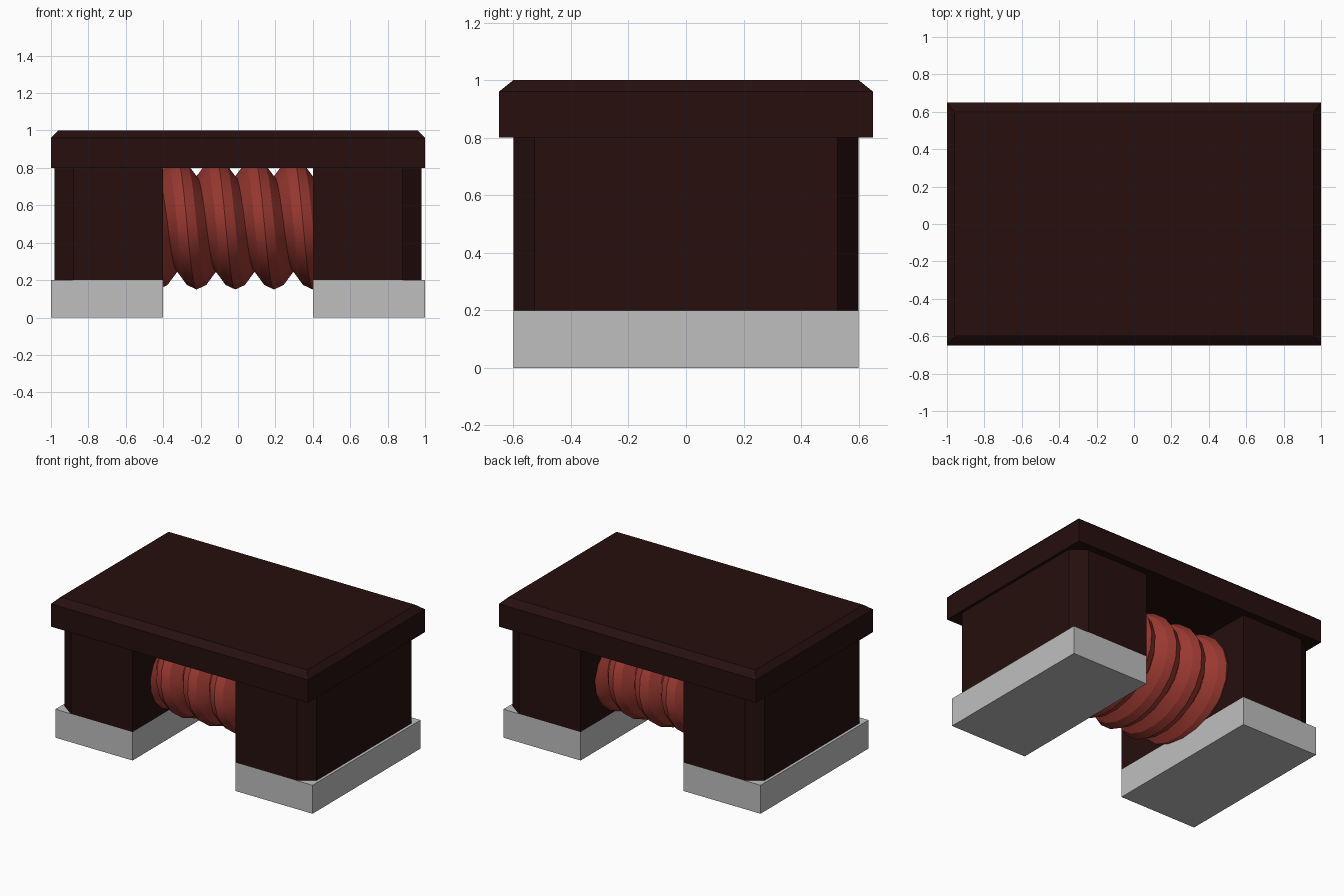
import bpy, bmesh, math

cube = bpy.data.objects.get("Cube")
if cube:
    bpy.data.objects.remove(cube, do_unlink=True)


def material(name, rgb):
    m = bpy.data.materials.new(name)
    m.use_nodes = True
    col = (*rgb, 1.0)
    m.diffuse_color = col
    bsdf = next(n for n in m.node_tree.nodes if n.type == 'BSDF_PRINCIPLED')
    bsdf.inputs["Base Color"].default_value = col
    return m


DARK = material("dark brown ferrite", (0.019, 0.0048, 0.0043))
METAL = material("grey metal", (0.52, 0.52, 0.52))
COPPER = material("red copper", (0.32, 0.04, 0.03))


def add_mesh(name, verts, faces, mat):
    bm = bmesh.new()
    vs = [bm.verts.new(v) for v in verts]
    for f in faces:
        bm.faces.new([vs[i] for i in f])
    bmesh.ops.recalc_face_normals(bm, faces=bm.faces)
    me = bpy.data.meshes.new(name)
    bm.to_mesh(me)
    bm.free()
    me.materials.append(mat)
    ob = bpy.data.objects.new(name, me)
    bpy.context.collection.objects.link(ob)
    return ob


def stack(name, rings, mat):
    """Solid through equal-length outlines, each given as (z, [(x, y), ...])."""
    n = len(rings[0][1])
    verts = [(x, y, z) for z, ring in rings for x, y in ring]
    faces = [tuple(range(n)), tuple(range(len(verts) - n, len(verts)))]
    for r in range(len(rings) - 1):
        for i in range(n):
            j = (i + 1) % n
            faces.append((r * n + i, r * n + j, (r + 1) * n + j, (r + 1) * n + i))
    return add_mesh(name, verts, faces, mat)


def rect(x0, x1, y):
    return [(x0, -y), (x1, -y), (x1, y), (x0, y)]


# Lid with a chamfered top edge
stack("lid", [(0.8, rect(-1, 1, 0.65)), (0.96, rect(-1, 1, 0.65)),
              (1.0, rect(-0.96, 0.96, 0.6))], DARK)

# Legs with chamfered outer corners, standing on metal feet
for side, s in (("left", 1), ("right", -1)):
    outline = [(s * x, y) for x, y in
               ((0.4, -0.6), (0.88, -0.6), (0.98, -0.527),
                (0.98, 0.527), (0.88, 0.6), (0.4, 0.6))]
    stack(side + "_leg", [(0.2, outline), (0.8, outline)], DARK)
    foot = rect(*sorted((s * 0.4, s * 1.0)), 0.6)
    stack(side + "_foot", [(0.0, foot), (0.2, foot)], METAL)

# Wound coil: a screw surface with rounded ridges, ends buried in the legs
PITCH, TURNS, SEG = 0.207, 6, 20
RY, RZ, CZ = 0.465, 0.35, 0.5
PROFILE = [(0.0, 0.095), (0.25, 0.024), (0.5, 0.0), (0.75, 0.024)]  # (pitch share, depth)
P = len(PROFILE)
START = -0.118 - 2 * PITCH
verts, faces = [], []
for k in range(P * TURNS):
    share, depth = PROFILE[k % P]
    for i in range(SEG):
        a = 2 * math.pi * i / SEG
        x = START + PITCH * (k // P + share - i / SEG)
        verts.append((x, -(RY - depth) * math.sin(a), CZ - (RZ - depth) * math.cos(a)))
for k in range(P * TURNS - 1):
    for i in range(SEG):
        if i < SEG - 1:
            k2, i2 = k, i + 1
        else:
            k2, i2 = k - P, 0      # one lap shifts the thread by one pitch
        if k2 >= 0:
            faces.append((k * SEG + i, (k + 1) * SEG + i,
                          (k2 + 1) * SEG + i2, k2 * SEG + i2))
coil = add_mesh("coil", verts, faces, COPPER)

# Make the coil normals face outward
me = coil.data
if sum(p.normal.y * p.center.y + p.normal.z * (p.center.z - CZ) for p in me.polygons) < 0:
    me.flip_normals()
bpy.ops.object.select_all(action='DESELECT')
coil.select_set(True)
bpy.context.view_layer.objects.active = coil
bpy.ops.object.shade_smooth_by_angle(angle=math.radians(25))
